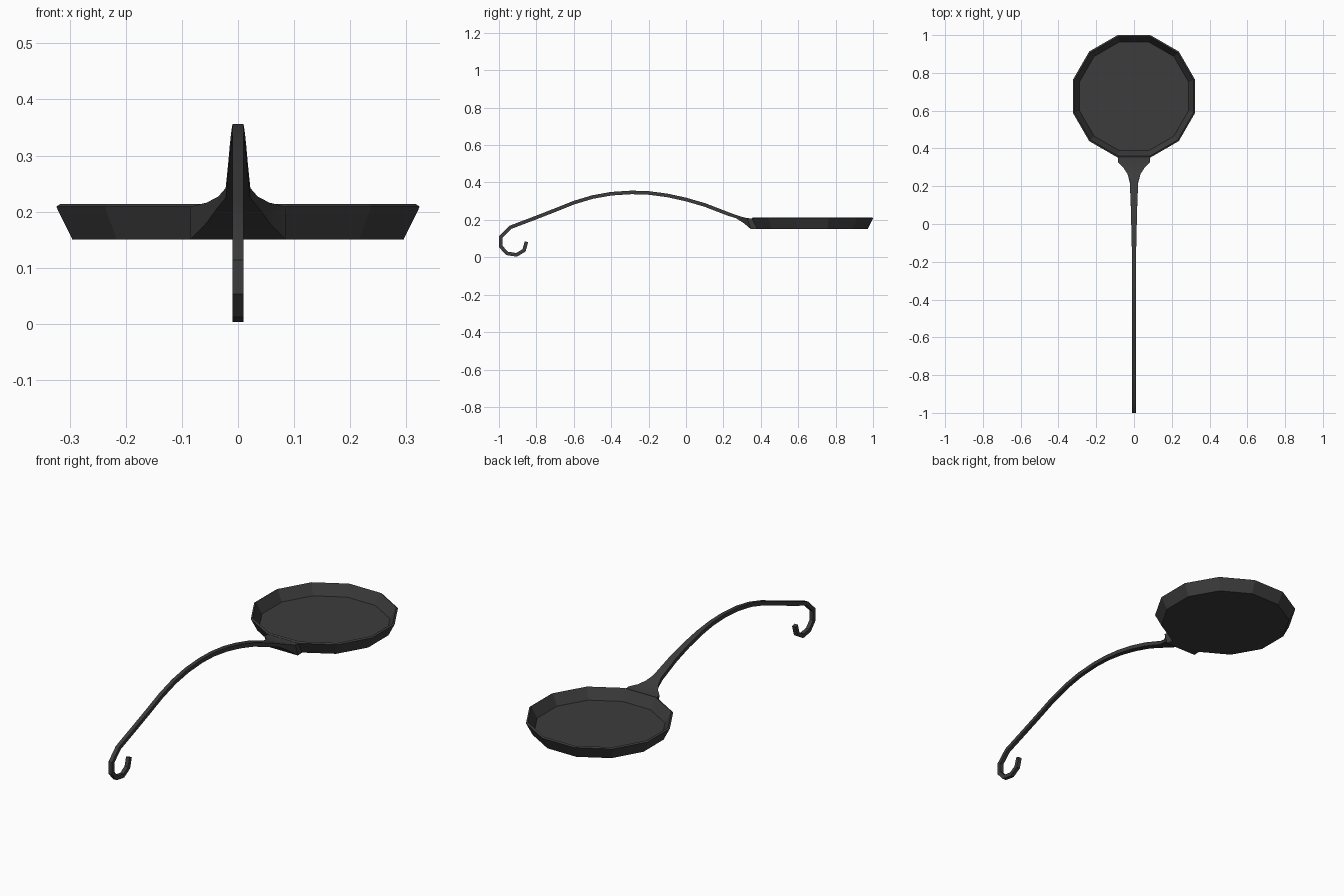
import bpy, bmesh, math
from mathutils import Vector

if "Cube" in bpy.data.objects:
    bpy.data.objects.remove(bpy.data.objects["Cube"])

iron = bpy.data.materials.new("black iron")
iron.diffuse_color = (0.045, 0.045, 0.045, 1)
iron.use_nodes = True
iron.node_tree.nodes["Principled BSDF"].inputs["Base Color"].default_value = iron.diffuse_color


def make(name, bm):
    bmesh.ops.recalc_face_normals(bm, faces=bm.faces[:])
    me = bpy.data.meshes.new(name)
    bm.to_mesh(me)
    bm.free()
    me.materials.append(iron)
    ob = bpy.data.objects.new(name, me)
    bpy.context.collection.objects.link(ob)
    return ob


def loft(name, sections):
    """Skin a list of closed rings and cap both ends."""
    bm = bmesh.new()
    rings = [[bm.verts.new(p) for p in s] for s in sections]
    n = len(rings[0])
    for a, b in zip(rings, rings[1:]):
        for i in range(n):
            j = (i + 1) % n
            bm.faces.new((a[i], a[j], b[j], b[i]))
    bm.faces.new(rings[0])
    bm.faces.new(rings[-1])
    return make(name, bm)


# Pan: twelve-sided shell, given as (apothem, height) from under-base to inner floor
profile = [(0.295, 0.15), (0.324, 0.209), (0.316, 0.214), (0.288, 0.16)]
pan = []
for apothem, z in profile:
    r = apothem / math.cos(math.pi / 12)
    pan.append([(r * math.cos(math.radians(15 + 30 * i)),
                 0.676 + r * math.sin(math.radians(15 + 30 * i)), z) for i in range(12)])
loft("pan", pan)

# Handle flare: top y, top z, bottom y, bottom z, half width
flare = [(0.358, 0.208, 0.381, 0.150, 0.083),
         (0.328, 0.209, 0.347, 0.150, 0.085),
         (0.298, 0.216, 0.312, 0.180, 0.056),
         (0.265, 0.227, 0.268, 0.209, 0.035),
         (0.225, 0.242, 0.219, 0.224, 0.022)]
sections = [[(-w, ty, tz), (w, ty, tz), (w, by, bz), (-w, by, bz)]
            for ty, tz, by, bz, w in flare]

# Handle arch and hook: centre line y, z
path = [(0.222, 0.233), (0.1, 0.280), (0.0, 0.309), (-0.1, 0.331), (-0.2, 0.344),
        (-0.29, 0.347), (-0.4, 0.340), (-0.5, 0.322), (-0.6, 0.292), (-0.7, 0.252),
        (-0.8, 0.213), (-0.937, 0.161), (-0.990, 0.110), (-0.990, 0.057),
        (-0.957, 0.021), (-0.906, 0.013), (-0.866, 0.037), (-0.853, 0.083)]
pts = [Vector((0, y, z)) for y, z in path]
for i in range(1, len(pts)):
    d0 = (pts[i] - pts[i - 1]).normalized()
    d1 = (pts[min(i + 1, len(pts) - 1)] - pts[i]).normalized() if i + 1 < len(pts) else d0
    t = (d0 + d1).normalized()
    up = Vector((0, t.z, -t.y)) * (0.0095 / max(0.8, t.dot(d0)))
    w = 0.0095 + 0.011 * max(0, (pts[i].y + 0.25) / 0.47) ** 1.2
    side = Vector((w, 0, 0))
    p = pts[i]
    sections.append([p - side + up, p + side + up, p + side - up, p - side - up])
handle = loft("handle", sections)
bpy.context.view_layer.objects.active = handle
handle.select_set(True)
bpy.ops.object.shade_smooth_by_angle(angle=math.radians(30))
